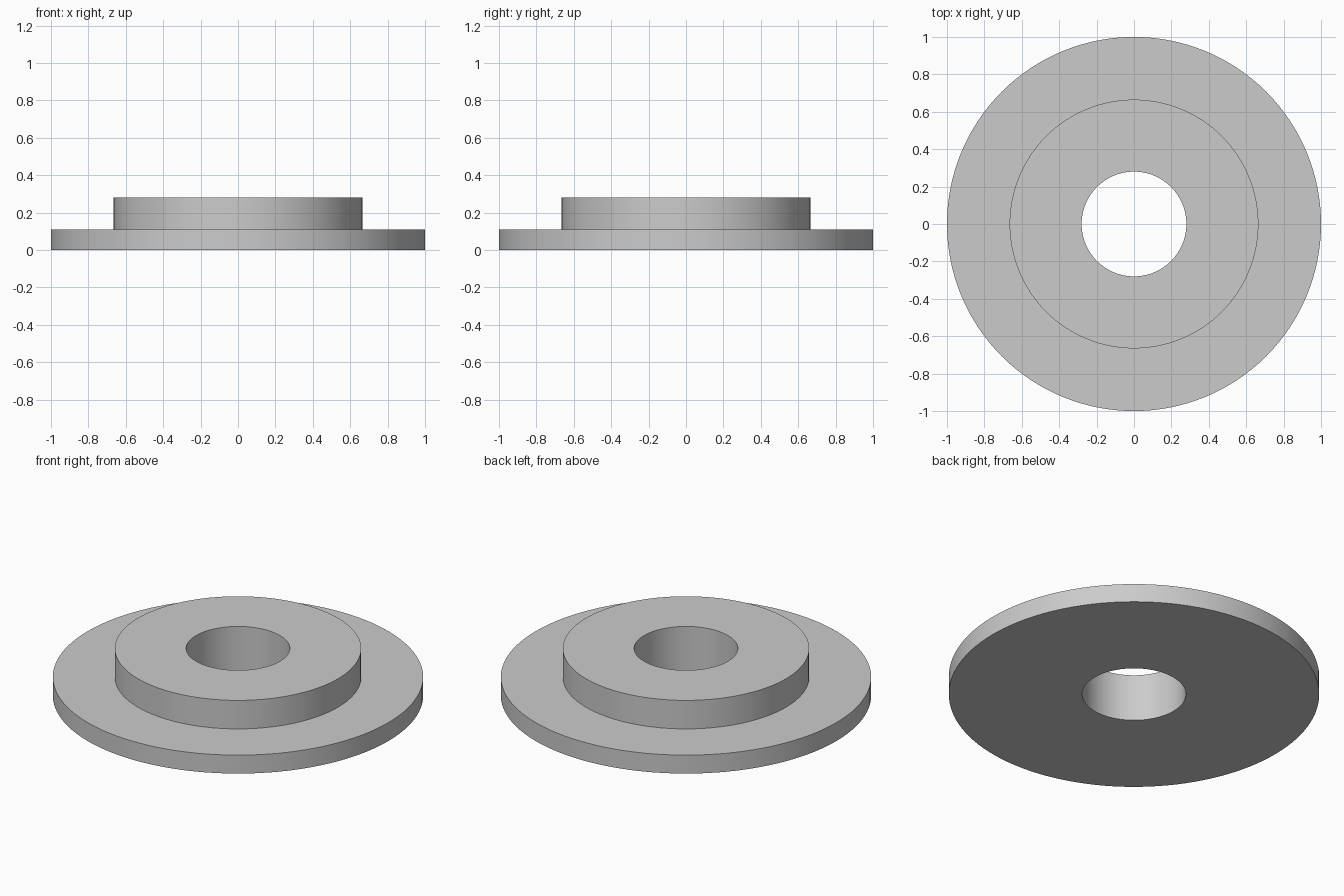
import bpy
import bmesh
import math

cube = bpy.data.objects.get("Cube")
if cube:
    bpy.data.objects.remove(cube, do_unlink=True)

SEGMENTS = 128
BORE, HUB, RIM = 0.28, 0.665, 1.0
FLANGE_TOP, HUB_TOP = 0.11, 0.28

# Plain grey metal
grey = bpy.data.materials.new("light_grey")
grey.use_nodes = True
colour = (0.6, 0.6, 0.6, 1)
grey.diffuse_color = colour
grey.node_tree.nodes["Principled BSDF"].inputs["Base Color"].default_value = colour


def lathe(name, profile, material):
    """Revolve a closed (radius, height) profile around the z axis."""
    bm = bmesh.new()
    rings = []
    for radius, height in profile:
        ring = []
        for i in range(SEGMENTS):
            a = math.tau * i / SEGMENTS
            ring.append(bm.verts.new((radius * math.cos(a), radius * math.sin(a), height)))
        rings.append(ring)
    for lower, upper in zip(rings, rings[1:] + rings[:1]):
        for i in range(SEGMENTS):
            j = (i + 1) % SEGMENTS
            bm.faces.new((lower[i], lower[j], upper[j], upper[i]))
    bmesh.ops.recalc_face_normals(bm, faces=bm.faces)
    mesh = bpy.data.meshes.new(name)
    bm.to_mesh(mesh)
    bm.free()
    mesh.materials.append(material)
    obj = bpy.data.objects.new(name, mesh)
    bpy.context.collection.objects.link(obj)
    bpy.ops.object.select_all(action="DESELECT")
    obj.select_set(True)
    bpy.context.view_layer.objects.active = obj
    bpy.ops.object.shade_smooth_by_angle(angle=math.radians(30))
    return obj


# Wide flange, raised hub and through bore in one turned piece
lathe("flanged_collar", [
    (BORE, 0), (RIM, 0), (RIM, FLANGE_TOP),
    (HUB, FLANGE_TOP), (HUB, HUB_TOP), (BORE, HUB_TOP),
], grey)
